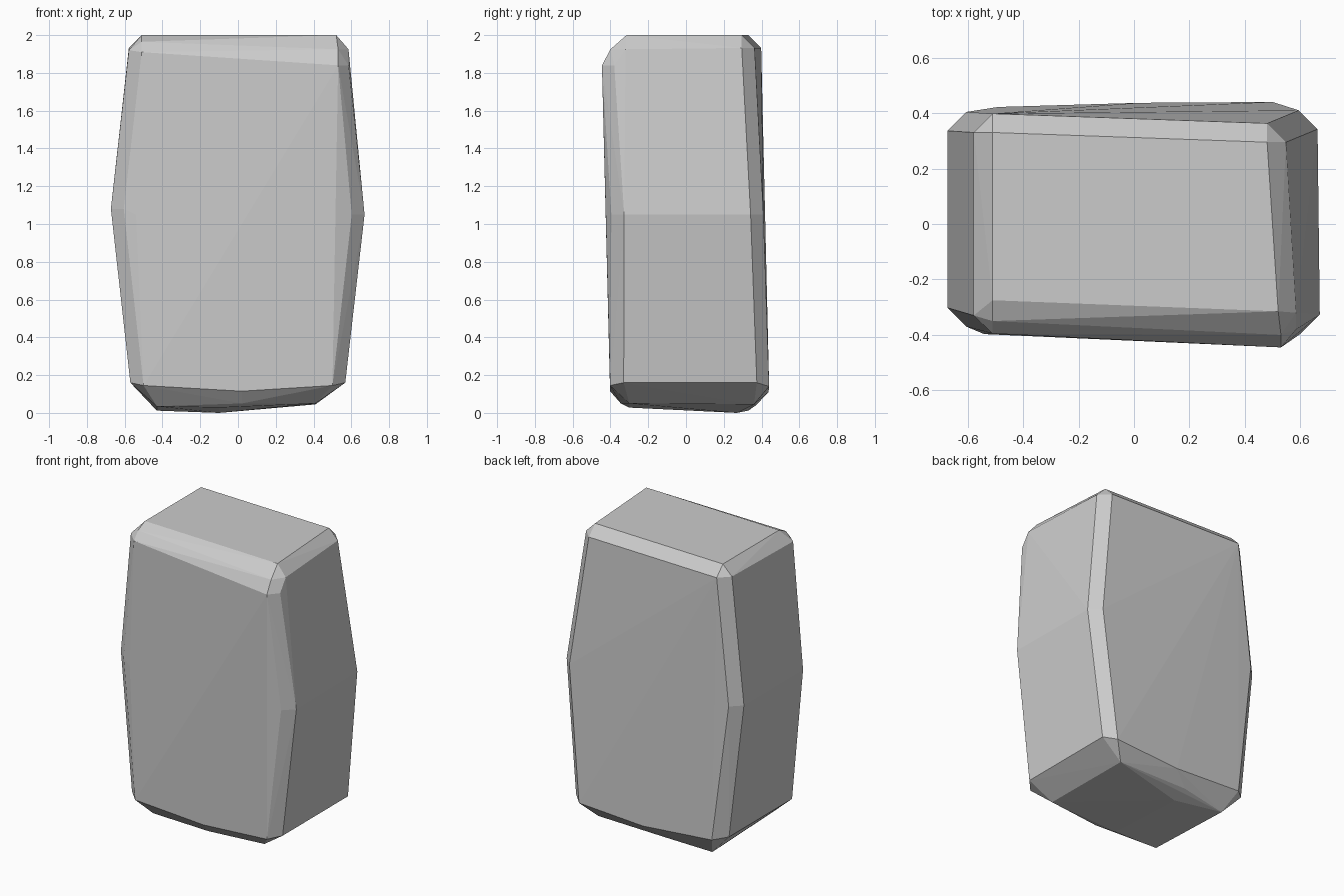
import bpy, bmesh
from math import copysign, radians

points = []


def corner(x, y, z, c=0.068, up=1):
    """Three points that chamfer one block corner (up=0: edge only)."""
    xi, yi = x - copysign(c, x), y - copysign(c, y)
    zi = z - up * c
    points.extend([(x, yi, zi), (xi, y, zi)])
    if up:
        points.append((xi, yi, z))


# top corners
corner(-0.578, 0.398, 2.0)
corner(0.548, 0.363, 2.0)
# worn front top edge: wider, two-step chamfer
points += [(-0.578, -0.33, 1.92), (-0.51, -0.395, 1.91), (-0.51, -0.275, 2.0), (-0.51, -0.35, 1.965),
           (0.585, -0.38, 1.84), (0.53, -0.445, 1.84), (0.585, -0.32, 1.925), (0.52, -0.315, 2.0),
           (0.53, -0.40, 1.925)]

# bulging waist
corner(-0.673, -0.37, 1.08, up=0)
corner(-0.673, 0.404, 1.08, up=0)
corner(0.67, -0.395, 1.05, up=0)
corner(0.662, 0.41, 1.05, up=0)
points += [(-0.54, -0.397, 1.05), (0.5, -0.423, 1.02)]

# lower corners of the four walls
points += [(-0.57, -0.33, 0.16), (-0.50, -0.397, 0.145), (0.568, -0.33, 0.16), (0.50, -0.402, 0.145),
           (-0.57, 0.35, 0.16), (-0.49, 0.422, 0.145), (0.568, 0.375, 0.16), (0.50, 0.44, 0.14),
           (0.02, -0.402, 0.115), (0.02, 0.437, 0.11)]

# shallow ridged underside
points += [(-0.43, -0.30, 0.035), (-0.43, 0.33, 0.012), (-0.10, -0.30, 0.028), (-0.10, 0.27, 0.0),
           (0.41, -0.30, 0.05), (0.41, 0.36, 0.045), (-0.10, 0.37, 0.04), (0.02, -0.345, 0.05)]

bm = bmesh.new()
for p in points:
    bm.verts.new(p)
hull = bmesh.ops.convex_hull(bm, input=bm.verts[:])
bmesh.ops.delete(bm, geom=[v for v in bm.verts if not v.link_faces], context='VERTS')
bmesh.ops.dissolve_limit(bm, angle_limit=radians(1), verts=bm.verts[:], edges=bm.edges[:])
bmesh.ops.recalc_face_normals(bm, faces=bm.faces[:])
mesh = bpy.data.meshes.new("stone_block")
bm.to_mesh(mesh)
bm.free()
block = bpy.data.objects.new("stone_block", mesh)
bpy.context.collection.objects.link(block)
